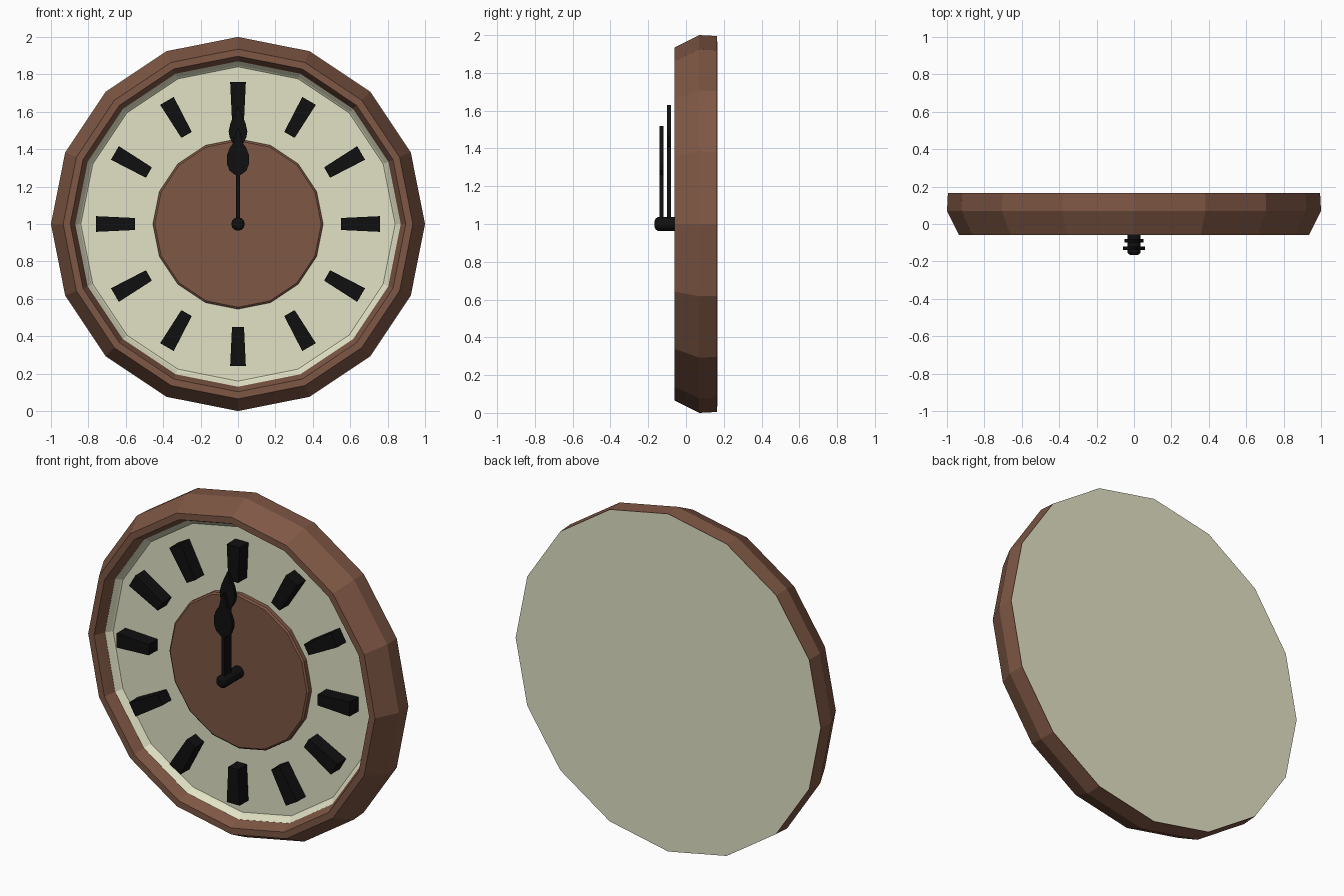
import bpy, bmesh, math

if "Cube" in bpy.data.objects:
    bpy.data.objects.remove(bpy.data.objects["Cube"])

SIDES = 16
CZ = 1.0  # height of the clock centre


def material(name, rgb):
    m = bpy.data.materials.new(name)
    m.diffuse_color = (*rgb, 1)
    m.use_nodes = True
    m.node_tree.nodes["Principled BSDF"].inputs["Base Color"].default_value = m.diffuse_color
    return m


WOOD = material("wood", (0.21, 0.095, 0.058))
CREAM = material("cream", (0.76, 0.76, 0.56))
BLACK = material("black", (0.005, 0.005, 0.005))


def finish(name, bm, mat):
    bmesh.ops.recalc_face_normals(bm, faces=bm.faces)
    mesh = bpy.data.meshes.new(name)
    bm.to_mesh(mesh)
    bm.free()
    mesh.materials.append(mat)
    obj = bpy.data.objects.new(name, mesh)
    bpy.context.collection.objects.link(obj)
    return obj


def lathe(name, profile, mat, sides=SIDES, closed=False, caps=True):
    """Turn (radius, y) points about the clock axis."""
    bm = bmesh.new()
    rings = []
    for r, y in profile:
        angles = [math.tau * i / sides for i in range(sides)]
        rings.append([bm.verts.new((r * math.sin(a), y, CZ + r * math.cos(a)))
                      for a in angles])
    pairs = list(zip(rings, rings[1:]))
    if closed:
        pairs.append((rings[-1], rings[0]))
    for a, b in pairs:
        for i in range(sides):
            j = (i + 1) % sides
            bm.faces.new((a[i], a[j], b[j], b[i]))
    if caps and not closed:
        bm.faces.new(rings[0])
        bm.faces.new(rings[-1])
    return finish(name, bm, mat)


def plate(name, outline, y0, y1, mat, angle=0.0):
    """Extrude an (x, z) outline about the clock centre, turned clockwise."""
    c, s = math.cos(angle), math.sin(angle)
    bm = bmesh.new()
    face = bm.faces.new([bm.verts.new((x * c + z * s, y0, CZ - x * s + z * c))
                         for x, z in outline])
    new = bmesh.ops.extrude_face_region(bm, geom=[face])["geom"]
    verts = [v for v in new if isinstance(v, bmesh.types.BMVert)]
    bmesh.ops.translate(bm, verts=verts, vec=(0, y1 - y0, 0))
    return finish(name, bm, mat)


# Turned wooden frame
lathe("frame", [(0.995, 0.165), (1.0, 0.07), (0.935, -0.06), (0.897, -0.06),
                (0.885, -0.035), (0.87, 0.0), (0.87, 0.165)], WOOD, closed=True)

# Cream body: back plate, dial and sloped inner lip
lathe("dial", [(0.994, 0.167), (0.87, 0.16), (0.872, 0.0),
               (0.848, 0.03), (0.84, 0.037)], CREAM)

# Raised wooden centre disc
lathe("centre_disc", [(0.455, 0.04), (0.455, 0.012), (0.445, 0.004)], WOOD)

# Raised plain hour markers
for hour in range(12):
    w0, w1, r0, r1 = 0.032, 0.042, 0.55, 0.76
    plate(f"hour_marker_{hour}", [(-w0, r0), (w0, r0), (w1, r1), (-w1, r1)],
          0.04, -0.045, BLACK, math.tau * hour / 12)


def hand(name, right_side, y):
    left_side = [(-x, z) for x, z in reversed(right_side) if x > 0]
    plate(name, right_side + left_side, y - 0.01, y + 0.01, BLACK)


# Spade-tipped hands, both pointing straight up
hand("minute_hand", [(0.012, 0.0), (0.012, 0.41), (0.03, 0.435), (0.045, 0.465),
                     (0.05, 0.495), (0.04, 0.54), (0.018, 0.59), (0, 0.63)], -0.09)
hand("hour_hand", [(0.011, 0.0), (0.011, 0.26), (0.045, 0.285), (0.06, 0.325),
                   (0.06, 0.365), (0.045, 0.405), (0.025, 0.435), (0.018, 0.47),
                   (0, 0.52)], -0.13)

# Central spindle with rounded cap
lathe("spindle", [(0.036, 0.01), (0.036, -0.15), (0.03, -0.16), (0.018, -0.166)],
      BLACK, sides=12)
